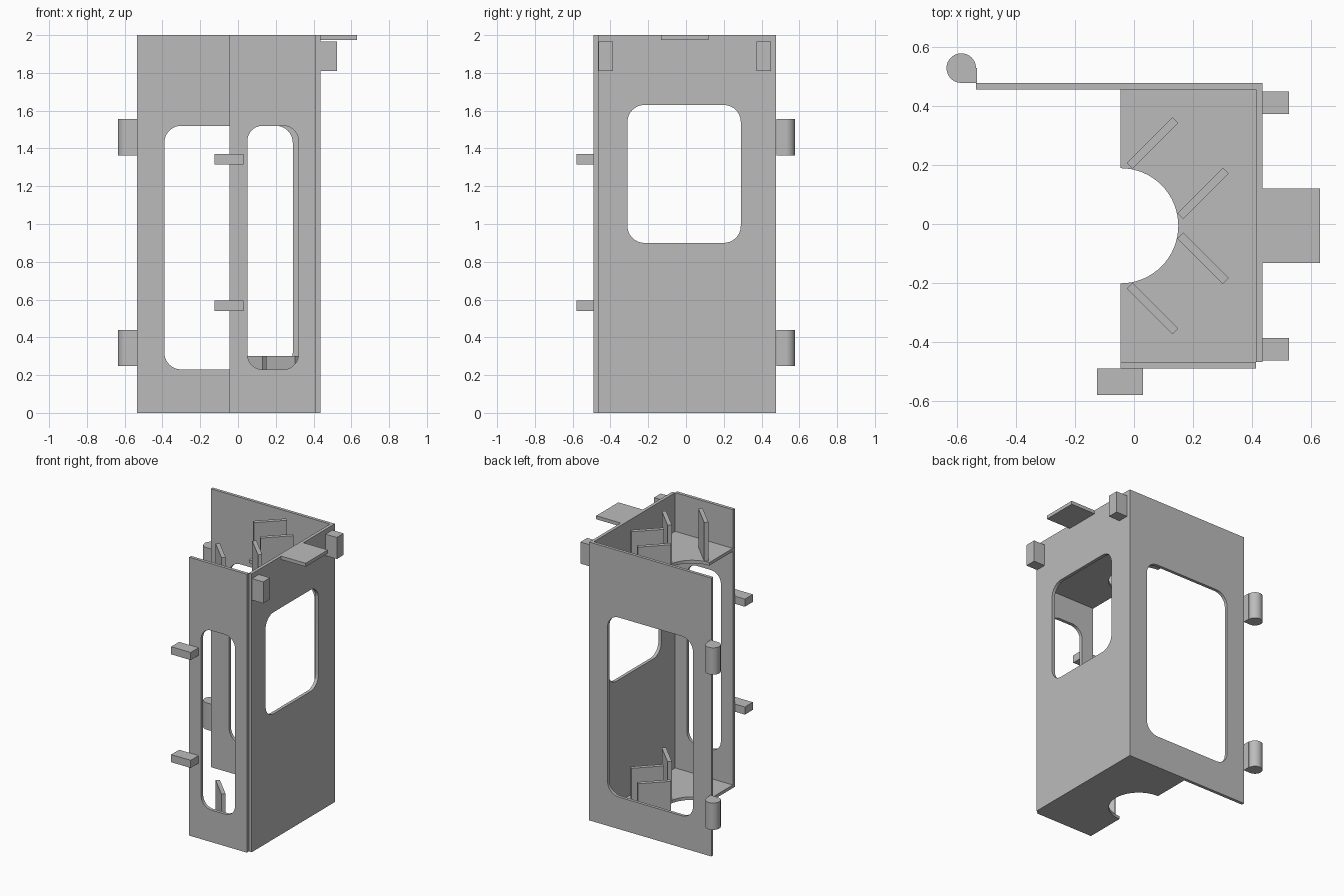
import bpy, bmesh, math
from mathutils import Matrix, Vector

cube = bpy.data.objects.get("Cube")
if cube:
    bpy.data.objects.remove(cube, do_unlink=True)

grey = bpy.data.materials.new("plain grey")
grey.use_nodes = True
GREY = (0.5, 0.5, 0.5, 1)
grey.diffuse_color = GREY
grey.node_tree.nodes["Principled BSDF"].inputs["Base Color"].default_value = GREY

X, Y, Z = Vector((1, 0, 0)), Vector((0, 1, 0)), Vector((0, 0, 1))


def arc(cx, cy, r, start, end, steps):
    """Points on an arc, angles in degrees."""
    angles = [math.radians(start + (end - start) * i / steps) for i in range(steps + 1)]
    return [(cx + r * math.cos(a), cy + r * math.sin(a)) for a in angles]


def rect(u0, u1, v0, v1):
    return [(u0, v0), (u1, v0), (u1, v1), (u0, v1)]


def rounded(u0, u1, v0, v1, r):
    """Rectangle with rounded corners."""
    corners = [(u1 - r, v1 - r), (u0 + r, v1 - r), (u0 + r, v0 + r), (u1 - r, v0 + r)]
    return [p for i, (u, v) in enumerate(corners)
            for p in arc(u, v, r, 90 * i, 90 * i + 90, 10)]


def plate(name, loops, u, v, low, high):
    """Extrude an outline with optional holes along the axis u x v."""
    w = u.cross(v)
    curve = bpy.data.curves.new(name, 'CURVE')
    curve.dimensions = '2D'
    curve.fill_mode = 'BOTH'
    curve.extrude = (high - low) / 2
    for loop in loops:
        spline = curve.splines.new('POLY')
        spline.points.add(len(loop) - 1)
        for point, (a, b) in zip(spline.points, loop):
            point.co = (a, b, 0, 1)
        spline.use_cyclic_u = True
    temp = bpy.data.objects.new(name + " outline", curve)
    bpy.context.collection.objects.link(temp)
    bpy.context.view_layer.update()
    graph = bpy.context.evaluated_depsgraph_get()
    mesh = bpy.data.meshes.new_from_object(temp.evaluated_get(graph))
    bpy.data.objects.remove(temp, do_unlink=True)
    bpy.data.curves.remove(curve)
    mesh.transform(Matrix((u, v, w)).transposed().to_4x4())
    mesh.transform(Matrix.Translation(w * (low + high) / 2))
    return finish(name, mesh)


def finish(name, mesh):
    """Clean the mesh, add the material and shade it."""
    bm = bmesh.new()
    bm.from_mesh(mesh)
    bmesh.ops.remove_doubles(bm, verts=bm.verts, dist=0.0001)
    bmesh.ops.recalc_face_normals(bm, faces=bm.faces)
    bm.to_mesh(mesh)
    bm.free()
    mesh.name = name
    mesh.materials.clear()
    mesh.materials.append(grey)
    obj = bpy.data.objects.new(name, mesh)
    bpy.context.collection.objects.link(obj)
    bpy.ops.object.select_all(action='DESELECT')
    obj.select_set(True)
    bpy.context.view_layer.objects.active = obj
    bpy.ops.object.shade_smooth_by_angle(angle=math.radians(30))
    return obj


def box(name, x0, x1, y0, y1, z0, z1):
    return plate(name, [rect(x0, x1, y0, y1)], X, Y, z0, z1)


# Walls with rounded windows (front and back extrude along -y)
plate("back_wall", [rect(-0.535, 0.436, 0, 2), rounded(-0.39, 0.29, 0.23, 1.52, 0.09)],
      X, Z, -0.477, -0.455)
plate("front_wall", [rect(-0.045, 0.413, 0, 2), rounded(0.05, 0.32, 0.23, 1.52, 0.08)],
      X, Z, 0.467, 0.49)
plate("side_wall", [rect(-0.467, 0.455, 0, 2), rounded(-0.31, 0.29, 0.90, 1.63, 0.09)],
      Y, Z, 0.413, 0.436)

# Floor and upper shelf, each with a round bite and four slanted fins
MID = -0.006
shelf = ([(0.413, -0.467), (0.413, 0.455), (-0.045, 0.455)]
         + arc(-0.045, MID, 0.195, 90, -90, 32) + [(-0.045, -0.467)])
fin_lines = [((-0.015, 0.203), (0.14, 0.358)), ((0.157, 0.033), (0.311, 0.187))]
for level, base in (("lower", 0), ("upper", 1.7)):
    plate(level + "_shelf", [shelf], X, Y, base, base + 0.022)
    for place, (start, end) in zip(("outer", "inner"), fin_lines):
        for side, sign in (("back", 1), ("front", -1)):
            a = Vector((start[0], MID + sign * start[1]))
            b = Vector((end[0], MID + sign * end[1]))
            n = (b - a).orthogonal().normalized() * 0.014
            plate(f"{level}_{side}_{place}_fin", [[a - n, b - n, b + n, a + n]],
                  X, Y, base + 0.022, base + 0.3)

# Hinge knuckles on the back edge: a round barrel with a square foot
knuckle = arc(-0.585, 0.528, 0.05, 0, 270, 36) + [(-0.531, 0.478), (-0.531, 0.528)]
for level, z in (("lower", 0.247), ("upper", 1.362)):
    plate(level + "_hinge", [knuckle], X, Y, z, z + 0.193)

# Latch bars on the front edge
for level, z in (("lower", 0.54), ("upper", 1.315)):
    box(level + "_latch", -0.125, 0.03, -0.58, -0.49, z, z + 0.055)

# Blocks and top tab on the outside of the side wall
for place, y in (("front", -0.463), ("back", 0.372)):
    box(place + "_block", 0.436, 0.525, y, y + 0.077, 1.81, 1.965)
box("top_tab", 0.436, 0.63, -0.132, 0.12, 1.975, 2.0)
